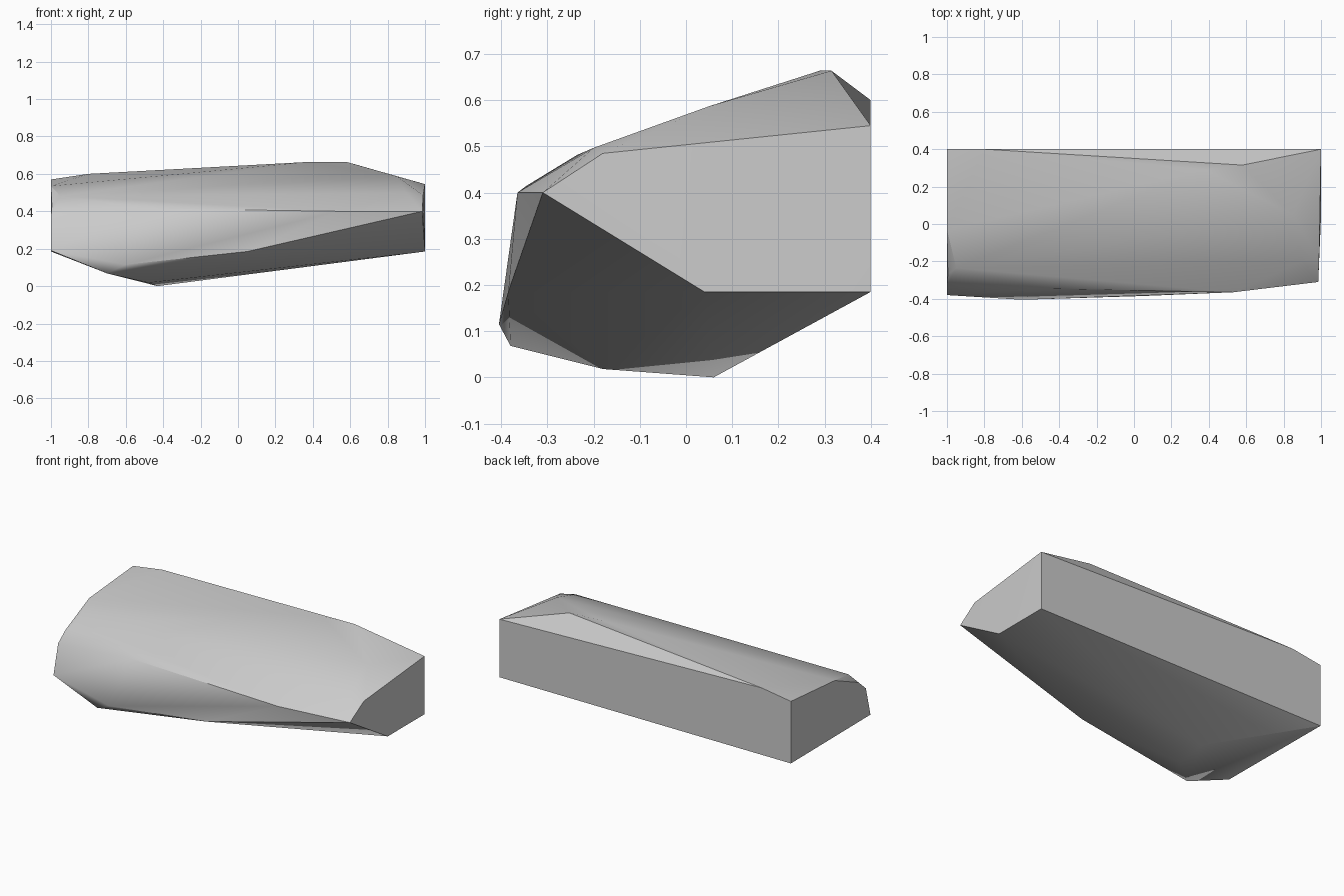
import bpy, bmesh, math

cube = bpy.data.objects.get("Cube")
if cube:
    bpy.data.objects.remove(cube)

# One plain stone colour
stone = bpy.data.materials.new("grey_stone")
stone.use_nodes = True
grey = (0.6, 0.6, 0.6, 1)
stone.diffuse_color = grey
stone.node_tree.nodes["Principled BSDF"].inputs["Base Color"].default_value = grey

# Outline of the left end, the right end and the chipped ridges between them
left_end = [(1, .4, .185), (1, .04, .185), (.985, -.31, .4), (.99, -.18, .485), (1, .4, .545)]
right_end = [(-1, .4, .185), (-1, -.38, .19), (-1, -.335, .37),
             (-.995, -.27, .43), (-1, -.03, .535), (-1, .4, .57)]
top_ridge = [(-.8, .4, .6), (.38, .29, .664), (.58, .315, .664), (.85, .05, .587)]
shoulder = [(-.95, -.235, .482), (.9, -.2, .497)]
front_ridge = [(-.49, -.345, .415), (.53, -.365, .4)]
front_foot = [(-.7, -.38, .068), (-.6, -.405, .115), (.05, -.385, .185)]
underside = [(-.43, .06, 0), (-.48, -.18, .018)]

# Wrap the ridges in a convex skin
bm = bmesh.new()
for outline in (left_end, right_end, top_ridge, shoulder, front_ridge, front_foot, underside):
    for point in outline:
        bm.verts.new(point)
hull = bmesh.ops.convex_hull(bm, input=bm.verts)
loose = {v for v in hull["geom_interior"] + hull["geom_unused"]
         if isinstance(v, bmesh.types.BMVert)}
bmesh.ops.delete(bm, geom=list(loose), context='VERTS')

# Merge triangles that share a plane
bmesh.ops.dissolve_limit(bm, angle_limit=math.radians(1), verts=bm.verts, edges=bm.edges)
bmesh.ops.recalc_face_normals(bm, faces=bm.faces)
mesh = bpy.data.meshes.new("rock_slab")
bm.to_mesh(mesh)
bm.free()
mesh.materials.append(stone)

rock = bpy.data.objects.new("rock_slab", mesh)
bpy.context.collection.objects.link(rock)
bpy.context.view_layer.objects.active = rock
rock.select_set(True)

# Soft facets with crisp main edges
bpy.ops.object.shade_smooth_by_angle(angle=math.radians(30))
